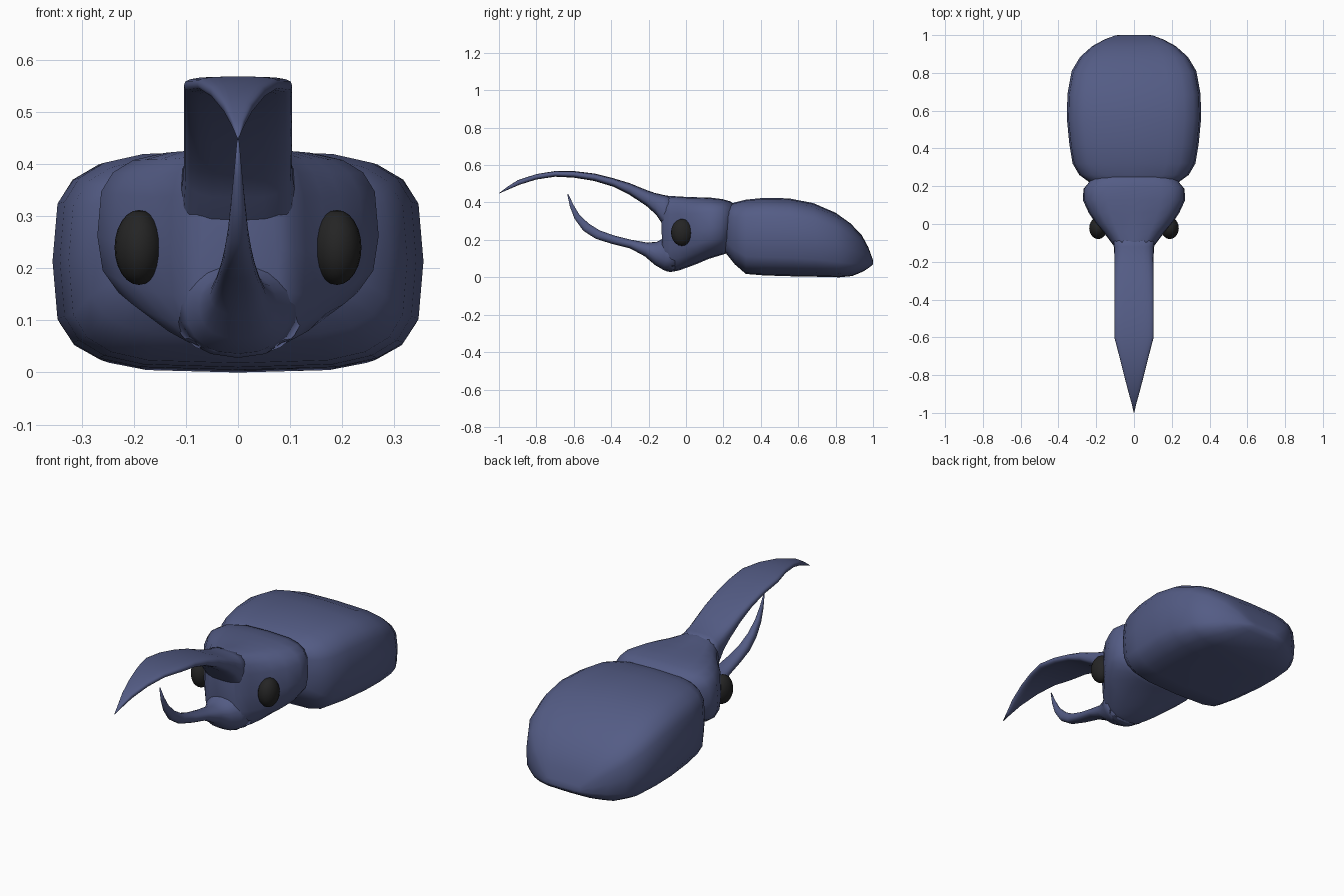
import bpy, bmesh, math


def material(name, rgb):
    m = bpy.data.materials.new(name)
    m.diffuse_color = (*rgb, 1)
    return m


SHELL = material("blue shell", (0.088, 0.107, 0.235))
BLACK = material("eye black", (0.018, 0.018, 0.018))


def power(v, n):
    return math.copysign(abs(v) ** (2 / n), v)


def loft(name, sections, n_top, n_bottom, sides=20):
    """Skin rings; each section is (half width, bottom y, bottom z, top y, top z)."""
    bm = bmesh.new()
    rings = []
    for w, yb, zb, yt, zt in sections:
        ring = []
        for i in range(sides):
            a = 2 * math.pi * i / sides
            c, s = math.cos(a), math.sin(a)
            n = n_top if s > 0 else n_bottom
            t = 0.5 + 0.5 * power(s, n)
            ring.append(bm.verts.new((w * power(c, n), yb + (yt - yb) * t, zb + (zt - zb) * t)))
        rings.append(ring)
    for a, b in zip(rings, rings[1:]):
        for i in range(sides):
            j = (i + 1) % sides
            bm.faces.new((a[i], a[j], b[j], b[i]))
    bm.faces.new(rings[0])
    bm.faces.new(rings[-1])
    bmesh.ops.recalc_face_normals(bm, faces=bm.faces)
    for f in bm.faces:
        f.smooth = True
    me = bpy.data.meshes.new(name)
    bm.to_mesh(me)
    bm.free()
    me.materials.append(SHELL)
    ob = bpy.data.objects.new(name, me)
    bpy.context.collection.objects.link(ob)
    return ob


# Wing case: rounded box that slopes down to a low blunt tail
loft("wing_case", [
    (0.17, 0.20, 0.15, 0.20, 0.36), (0.235, 0.22, 0.12, 0.22, 0.385),
    (0.29, 0.26, 0.07, 0.26, 0.40), (0.325, 0.32, 0.018, 0.32, 0.415),
    (0.342, 0.42, 0.01, 0.42, 0.425), (0.356, 0.58, 0.005, 0.55, 0.422),
    (0.352, 0.70, 0.003, 0.68, 0.397), (0.33, 0.82, 0.0, 0.80, 0.345),
    (0.285, 0.89, 0.007, 0.88, 0.288), (0.22, 0.945, 0.03, 0.94, 0.225),
    (0.155, 0.98, 0.052, 0.975, 0.16), (0.10, 1.0, 0.07, 0.995, 0.105),
    (0.06, 1.0, 0.078, 1.0, 0.09)], 3.7, 3.7)

# Head and thorax: widest at the collar, narrowing to the horn base
loft("head", [
    (0.19, 0.23, 0.15, 0.26, 0.385), (0.235, 0.21, 0.125, 0.24, 0.405),
    (0.268, 0.175, 0.115, 0.195, 0.418), (0.27, 0.12, 0.098, 0.13, 0.426),
    (0.24, 0.06, 0.072, 0.06, 0.428), (0.20, 0.0, 0.05, 0.0, 0.43),
    (0.165, -0.04, 0.036, -0.04, 0.432), (0.13, -0.085, 0.028, -0.085, 0.436),
    (0.108, -0.11, 0.034, -0.12, 0.436), (0.08, -0.125, 0.07, -0.135, 0.41)], 3.6, 2.6)

# Upper horn: wide flat arch ending in a point
loft("upper_horn", [
    (0.115, -0.06, 0.23, -0.06, 0.43), (0.107, -0.12, 0.275, -0.12, 0.44),
    (0.104, -0.16, 0.335, -0.17, 0.452), (0.104, -0.21, 0.38, -0.22, 0.47),
    (0.104, -0.30, 0.44, -0.30, 0.503), (0.104, -0.39, 0.485, -0.39, 0.53),
    (0.104, -0.49, 0.515, -0.49, 0.555), (0.104, -0.60, 0.533, -0.60, 0.568),
    (0.078, -0.70, 0.538, -0.70, 0.568), (0.053, -0.80, 0.523, -0.80, 0.552),
    (0.028, -0.89, 0.495, -0.90, 0.519), (0.012, -0.95, 0.469, -0.955, 0.484),
    (0.001, -1.0, 0.448, -1.0, 0.45)], 3.2, 3.2)

# Lower horn: slim jaw that hooks upward
loft("lower_horn", [
    (0.13, -0.06, 0.03, -0.06, 0.25), (0.10, -0.115, 0.036, -0.115, 0.212),
    (0.075, -0.165, 0.065, -0.155, 0.19), (0.054, -0.22, 0.112, -0.205, 0.185),
    (0.042, -0.30, 0.155, -0.29, 0.2), (0.034, -0.40, 0.18, -0.38, 0.222),
    (0.027, -0.485, 0.207, -0.46, 0.25), (0.02, -0.55, 0.25, -0.52, 0.287),
    (0.014, -0.595, 0.312, -0.57, 0.335), (0.008, -0.62, 0.375, -0.602, 0.388),
    (0.002, -0.635, 0.445, -0.63, 0.447)], 2.3, 2.3)

# Eyes
for side, x in (("left", 0.19), ("right", -0.19)):
    bpy.ops.mesh.primitive_uv_sphere_add(segments=20, ring_count=12, radius=1, location=(x, -0.022, 0.24))
    eye = bpy.context.object
    eye.name = side + "_eye"
    eye.scale = (0.047, 0.058, 0.072)
    eye.data.materials.append(BLACK)
    bpy.ops.object.shade_smooth()
